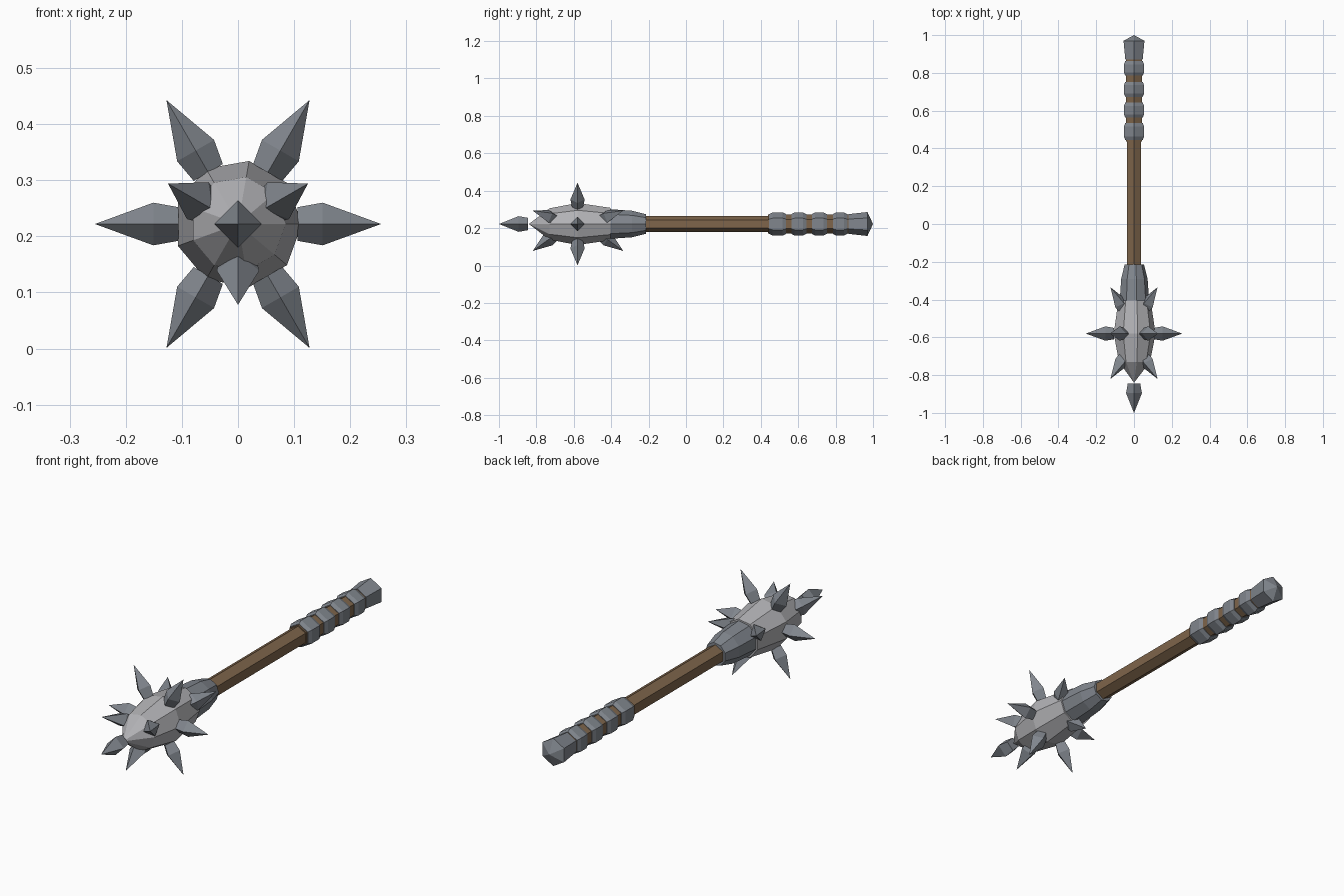
import bpy, bmesh
from math import sin, cos, radians, pi
from mathutils import Vector

if "Cube" in bpy.data.objects:
    bpy.data.objects.remove(bpy.data.objects["Cube"])

CZ = 0.222  # height of the weapon axis


def material(name, rgb):
    m = bpy.data.materials.new(name)
    m.diffuse_color = (*rgb, 1)
    m.use_nodes = True
    m.node_tree.nodes["Principled BSDF"].inputs["Base Color"].default_value = m.diffuse_color
    return m


steel = material("dark_steel", (0.22, 0.24, 0.27))
pale = material("pale_steel", (0.45, 0.45, 0.47))
wood = material("wood", (0.21, 0.13, 0.07))


def lathe(name, profile, sides, phase, mat, origin=(0, 0, CZ), axis=(0, 1, 0), up=(0, 0, 1)):
    """Flat-faced solid from (distance along axis, radius) pairs; radius 0 makes a point."""
    o, a, u = Vector(origin), Vector(axis).normalized(), Vector(up)
    u = (u - a * u.dot(a)).normalized()
    s = u.cross(a)
    bm = bmesh.new()
    rings = []
    for d, r in profile:
        n = sides if r else 1
        angles = [radians(phase) + 2 * pi * i / sides for i in range(n)]
        rings.append([bm.verts.new(o + a * d + r * (u * sin(t) + s * cos(t))) for t in angles])
    for p, q in zip(rings, rings[1:]):
        for i in range(sides):
            j = (i + 1) % sides
            quad = [p[i % len(p)], p[j % len(p)], q[j % len(q)], q[i % len(q)]]
            bm.faces.new(list(dict.fromkeys(quad)))
    for r in (rings[0], rings[-1]):
        if len(r) > 1:
            bm.faces.new(r)
    bmesh.ops.recalc_face_normals(bm, faces=bm.faces[:])
    me = bpy.data.meshes.new(name)
    bm.to_mesh(me)
    bm.free()
    me.materials.append(mat)
    ob = bpy.data.objects.new(name, me)
    bpy.context.collection.objects.link(ob)
    return ob


# Wooden shaft and thicker grip core
lathe("shaft", [(-0.24, 0.044), (0.46, 0.044)], 6, 90, wood)
lathe("grip_core", [(0.438, 0.05), (0.89, 0.05)], 6, 90, wood)

# Steel grip bands
for i, (a, b) in enumerate([(0.445, 0.535), (0.563, 0.643), (0.673, 0.753), (0.785, 0.863)]):
    lathe(f"grip_band_{i + 1}",
          [(a, 0.053), (a + 0.018, 0.062), (b - 0.018, 0.062), (b, 0.053)], 6, 90, steel)

# Pommel
lathe("pommel", [(0.87, 0.053), (0.97, 0.064), (1.0, 0)], 6, 90, steel)

# Collar and nine-sided head
lathe("collar", [(-0.215, 0.053), (-0.29, 0.072), (-0.415, 0.081)], 9, 180, steel)
lathe("mace_head", [(-0.405, 0.088), (-0.58, 0.114), (-0.73, 0.085), (-0.84, 0)], 9, 180, pale)

# Four-sided spikes: base, widest point, tip
SPIKE = [(0, 0.03), (0.045, 0.038), (0.149, 0)]


def spike(name, angle, tip_radius, tip_y, tilt):
    """Spike ending at tip_radius; tilt is the y part of its direction."""
    radial = Vector((cos(radians(angle)), 0, sin(radians(angle))))
    tip = radial * tip_radius + Vector((0, tip_y, CZ))
    d = radial * (1 - tilt * tilt) ** 0.5 + Vector((0, tilt, 0))
    side = radial.cross(Vector((0, 1, 0)))
    lathe(name, SPIKE, 4, 0, steel, tip - d * 0.149, d, side)


for i in range(6):
    spike(f"ring_spike_{i + 1}", 60 * i, 0.255, -0.58, 0)
for i in range(3):
    spike(f"front_spike_{i + 1}", 30 + 120 * i, 0.144, -0.82, -0.81)
    spike(f"rear_spike_{i + 1}", 30 + 120 * i, 0.144, -0.335, 0.81)

# Tip spike
lathe("tip_spike", [(-0.845, 0.033), (-0.895, 0.042), (-1.0, 0)], 4, 0, steel)
